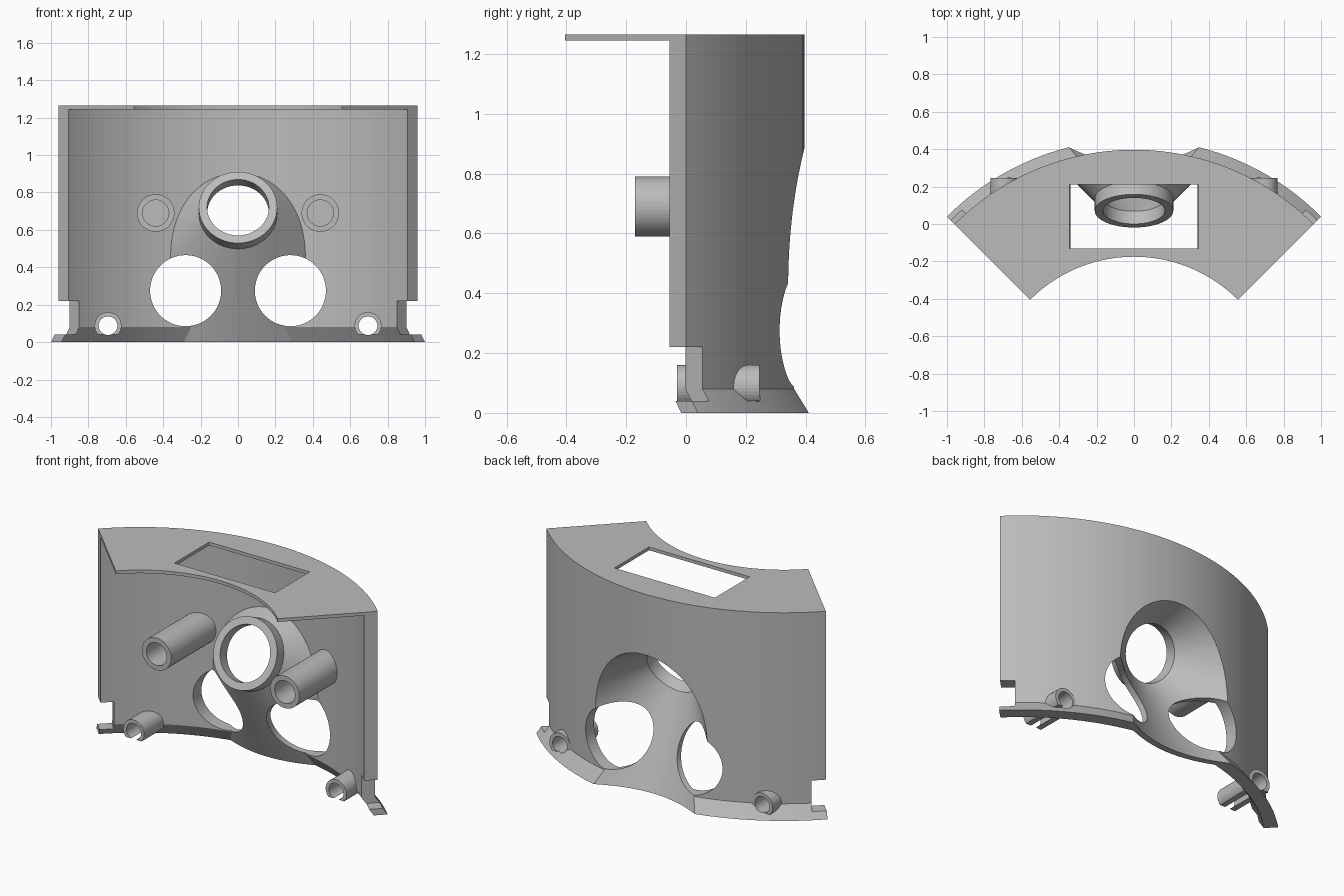
import bpy, bmesh, math
from mathutils import Vector, Matrix

cube = bpy.data.objects.get("Cube")
if cube:
    bpy.data.objects.remove(cube, do_unlink=True)

grey = bpy.data.materials.new("plain grey")
grey.use_nodes = True
grey.diffuse_color = (0.5, 0.5, 0.5, 1)
grey.node_tree.nodes["Principled BSDF"].inputs["Base Color"].default_value = (0.5, 0.5, 0.5, 1)

CENTRE_Y = -0.96      # axis of the curved wall
TILT = math.radians(25)
FLARE = math.radians(40)


def finish(name, bm):
    bmesh.ops.recalc_face_normals(bm, faces=bm.faces[:])
    mesh = bpy.data.meshes.new(name)
    bm.to_mesh(mesh)
    bm.free()
    mesh.materials.append(grey)
    ob = bpy.data.objects.new(name, mesh)
    bpy.context.scene.collection.objects.link(ob)
    return ob


def sector(name, profile, start, end, steps):
    """Sweep a closed (radius, z) profile around the wall axis, degrees from +y."""
    bm = bmesh.new()
    rings = []
    for i in range(steps + 1):
        a = math.radians(start + (end - start) * i / steps)
        rings.append([bm.verts.new((r * math.sin(a), CENTRE_Y + r * math.cos(a), z))
                      for r, z in profile])
    n = len(profile)
    for p, q in zip(rings, rings[1:]):
        for k in range(n):
            bm.faces.new((p[k], p[(k + 1) % n], q[(k + 1) % n], q[k]))
    bm.faces.new(rings[0])
    bm.faces.new(rings[-1])
    return finish(name, bm)


def cone(name, base, axis, length, r1, r2, sides=64):
    bm = bmesh.new()
    axis = Vector(axis).normalized()
    place = Matrix.Translation(Vector(base) + axis * length / 2)
    bmesh.ops.create_cone(bm, cap_ends=True, segments=sides, radius1=r1, radius2=r2,
                          depth=length, matrix=place @ axis.to_track_quat('Z', 'Y').to_matrix().to_4x4())
    return finish(name, bm)


def box(name, lo, hi):
    bm = bmesh.new()
    lo, hi = Vector(lo), Vector(hi)
    bmesh.ops.create_cube(bm, size=1, matrix=Matrix.Translation((lo + hi) / 2)
                          @ Matrix.Diagonal((hi - lo).to_4d()))
    return finish(name, bm)


def combine(ob, tool, operation):
    """Apply a boolean and discard the tool."""
    mod = ob.modifiers.new("cut", 'BOOLEAN')
    mod.operation, mod.solver, mod.object = operation, 'EXACT', tool
    bpy.context.view_layer.update()
    result = bpy.data.meshes.new_from_object(ob.evaluated_get(bpy.context.evaluated_depsgraph_get()))
    ob.modifiers.clear()
    ob.data = result
    bpy.data.objects.remove(tool, do_unlink=True)


# Curved wall with a flared foot, notched at both lower ends
wall = sector("curved_wall", [(1.28, 1.245), (1.28, 0.08), (1.335, 0), (1.414, 0),
                              (1.357, 0.08), (1.357, 1.245)], -45, 45, 48)
for side in (-1, 1):
    combine(wall, sector("notch", [(1.2, 0.04), (1.5, 0.04), (1.5, 0.22), (1.2, 0.22)],
                         side * 41.56, side * 47, 2), 'DIFFERENCE')

# Flared scoop and tilted collar
axis = Vector((0, math.cos(TILT), -math.sin(TILT)))
face = Vector((0, 0.07, 0.72))
throat = face + axis * 0.075
spread = math.tan(FLARE)


def scoop(name, radius):
    back = 0.01
    return cone(name, throat - axis * back, axis, 1.0, radius - back * spread,
                radius + (1.0 - back) * spread, 96)


plug = scoop("scoop_outside", 0.211)
combine(plug, sector("scoop_limit", [(0.9, 0), (1.37, 0), (1.31, 0.08), (1.31, 1.2), (0.9, 1.2)],
                     -42, 42, 48), 'INTERSECT')
combine(wall, plug, 'UNION')
combine(wall, cone("collar", face, axis, 0.1, 0.21, 0.21), 'UNION')
combine(wall, scoop("scoop_inside", 0.165), 'DIFFERENCE')
combine(wall, cone("bore", face - axis * 0.05, axis, 0.16, 0.165, 0.165), 'DIFFERENCE')

for side, label in ((1, "left"), (-1, "right")):
    # Round lower openings
    combine(wall, cone("opening", (side * 0.28, -0.3, 0.275), (0, 1, 0), 1, 0.19, 0.19), 'DIFFERENCE')
    combine(wall, cone("clip_hole", (side * 0.695, -0.3, 0.088), (0, 1, 0), 1, 0.05, 0.05, 32), 'DIFFERENCE')

    # Hollow peg running back into the wall
    peg = cone(label + "_peg", (side * 0.44, -0.17, 0.69), (0, 1, 0), 0.44, 0.1, 0.1, 48)
    combine(peg, cone("peg_bore", (side * 0.44, -0.2, 0.69), (0, 1, 0), 0.2, 0.07, 0.07, 48), 'DIFFERENCE')

    # Clip: a tube left open along its underside
    bm = bmesh.new()
    rows = []
    for i in range(29):
        t = i / 28
        outer = math.radians(-42 + 264 * t)
        inner = math.radians(-70 + 320 * t)
        rows.append([bm.verts.new((side * 0.695 + r * math.cos(a), y, 0.088 + r * math.sin(a)))
                     for r, a, y in ((0.072, outer, -0.03), (0.05, inner, -0.03),
                                     (0.05, inner, 0.245), (0.072, outer, 0.245))])
    for p, q in zip(rows, rows[1:]):
        for k in range(4):
            bm.faces.new((p[k], p[(k + 1) % 4], q[(k + 1) % 4], q[k]))
    bm.faces.new(rows[0])
    bm.faces.new(rows[-1])
    finish(label + "_clip", bm)

# Top plate with a rectangular window
plate = sector("top_plate", [(0.785, 1.245), (1.357, 1.245), (1.357, 1.265), (0.785, 1.265)], -45, 45, 48)
combine(plate, box("window", (-0.345, -0.13, 1.2), (0.345, 0.21, 1.3)), 'DIFFERENCE')
